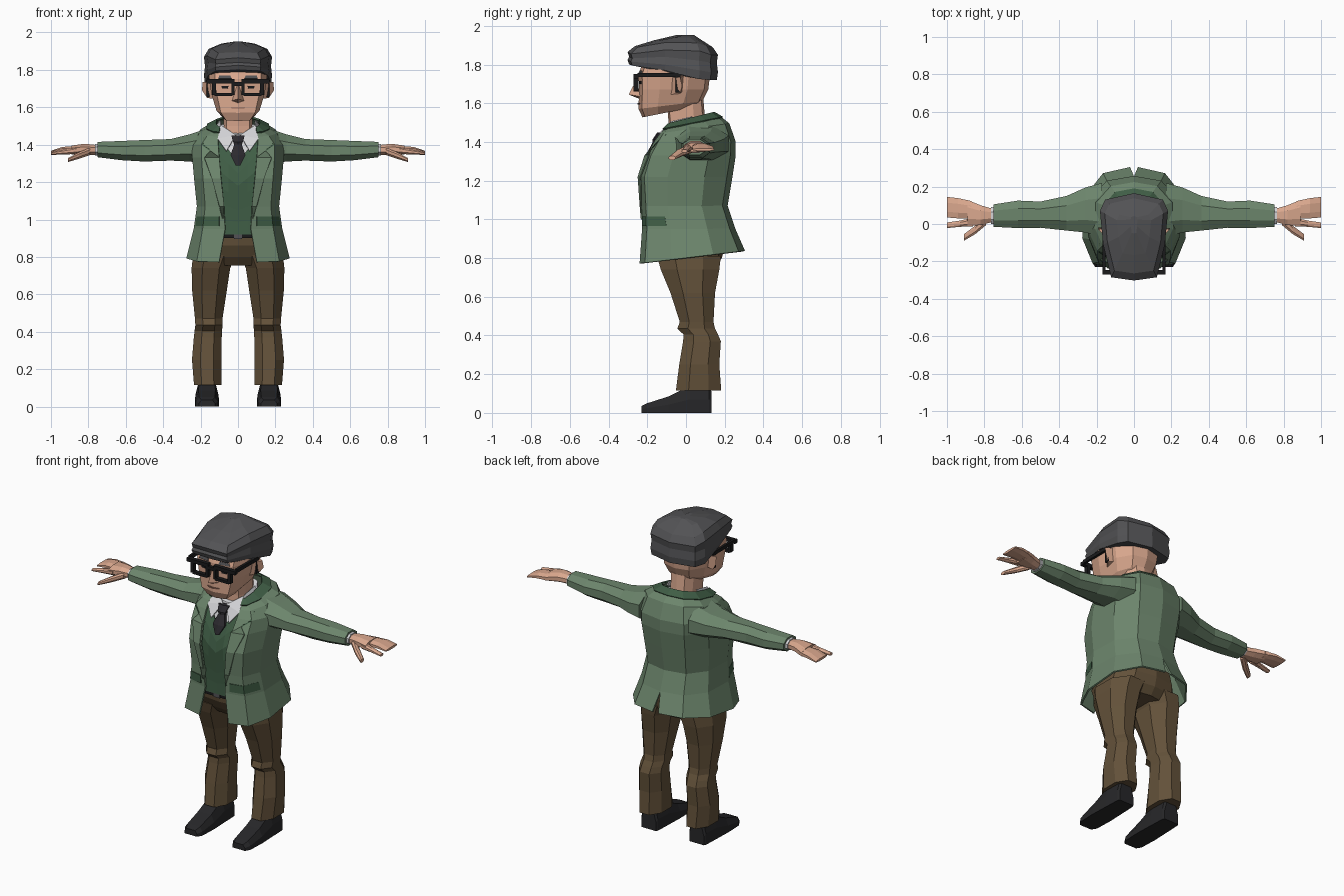
import bpy, bmesh
from mathutils import Vector
from mathutils.bvhtree import BVHTree


def mat(name, r, g, b):
    m = bpy.data.materials.new(name)
    m.diffuse_color = (r, g, b, 1)
    return m


GREEN = mat("sage green", .15, .235, .15)
DARK_GREEN = mat("dark green", .05, .11, .06)
BROWN = mat("brown cloth", .125, .083, .042)
SKIN = mat("skin", .70, .39, .27)
GREY = mat("cap grey", .085, .085, .09)
BLACK = mat("black", .01, .01, .011)
LEATHER = mat("shoe leather", .02, .02, .022)
WHITE = mat("shirt white", .66, .66, .68)
TIE = mat("tie charcoal", .025, .023, .028)
LIP = mat("lip brown", .30, .14, .10)


def build(name, m, verts, faces, thick=0):
    """Right-hand half of a part, mirrored across x; returns a lookup of its surface."""
    bm = bmesh.new()
    vs = [bm.verts.new(v) for v in verts]
    for f in faces:
        bm.faces.new([vs[i] for i in f])
    bmesh.ops.recalc_face_normals(bm, faces=bm.faces)
    tree = BVHTree.FromBMesh(bm)
    me = bpy.data.meshes.new(name)
    bm.to_mesh(me)
    bm.free()
    me.materials.append(m)
    ob = bpy.data.objects.new(name, me)
    bpy.context.collection.objects.link(ob)
    mir = ob.modifiers.new("mirror", 'MIRROR')
    mir.merge_threshold = .0005
    if thick:
        s = ob.modifiers.new("thickness", 'SOLIDIFY')
        s.thickness = thick
        s.offset = 0
    return tree


def loft(name, m, rings, closed=True, caps=True, thick=0):
    n = len(rings[0])
    faces = [(k * n + i, k * n + (i + 1) % n, (k + 1) * n + (i + 1) % n, (k + 1) * n + i)
             for k in range(len(rings) - 1) for i in range(n if closed else n - 1)]
    if caps:
        faces += [tuple(range(n)), tuple(range((len(rings) - 1) * n, len(rings) * n))]
    return build(name, m, [p for r in rings for p in r], faces, thick)


def half(z, tilt, w, yf, yb, xe=0, xb=0, nose=.05):
    """Half body section from front centre round to back centre."""
    pts = [(xe, 0), (max(w * .8, xe + .01), nose), (w, .3), (w * .97, .7), (w * .6, .94), (xb, 1)]
    return [(x, yf + t * (yb - yf), z + tilt * (yf + t * (yb - yf))) for x, t in pts]


def oct2(a0, a1, b0, b1, c=.28):
    da, db = (a1 - a0) * c, (b1 - b0) * c
    return [(a0 + da, b0), (a1 - da, b0), (a1, b0 + db), (a1, b1 - db),
            (a1 - da, b1), (a0 + da, b1), (a0, b1 - db), (a0, b0 + db)]


def limb_x(name, m, rows, c=.28):
    loft(name, m, [[(x, a, b) for a, b in oct2(y0, y1, z0, z1, c)] for x, y0, y1, z0, z1 in rows])


def box(name, m, x0, x1, y0, y1, z0, z1):
    loft(name, m, [[(x0, y0, z), (x1, y0, z), (x1, y1, z), (x0, y1, z)] for z in (z0, z1)])


def plate(name, m, tree, rows, off=.008):
    """Thin sheet laid on the front of a surface; rows are (z, x, x, ...)."""
    rings = []
    for z, *xs in rows:
        ring = []
        for x in xs:
            hit = tree.ray_cast(Vector((x, -1, z)), Vector((0, 1, 0)))[0]
            hit = hit or tree.find_nearest(Vector((x, -.2, z)))[0]
            ring.append((x, hit.y - off, z))
        rings.append(ring)
    loft(name, m, rings, closed=False, caps=False, thick=.006)


# Jacket body: z, tilt, half width, front y, back y, opening, vent
JACKET = [(.80, .12, .272, -.235, .30, .10, .02), (.95, 0, .232, -.222, .25, .068, 0),
          (1.07, 0, .215, -.225, .21, .075, 0), (1.22, 0, .23, -.235, .235, .09, 0),
          (1.33, 0, .24, -.20, .252, .10, 0), (1.40, 0, .24, -.16, .252, .105, 0),
          (1.46, .15, .205, -.13, .22, .105, 0), (1.50, .25, .13, -.09, .16, .10, 0)]
jacket = loft("jacket", GREEN, [half(*r) for r in JACKET], closed=False, caps=False, thick=.01)


def front_y(z):
    for a, b in zip(JACKET, JACKET[1:]):
        if z <= b[0]:
            return a[3] + (b[3] - a[3]) * (z - a[0]) / (b[0] - a[0])
    return JACKET[-1][3]


# Jacket collar, lapels and pocket flaps
loft("jacket_collar", DARK_GREEN,
     [half(1.488, .2, .168, -.118, .188, .10), half(1.515, .25, .115, -.09, .145, .095)],
     closed=False, caps=False, thick=.01)
plate("collar_front", DARK_GREEN, jacket,
      [(1.37, .10, .15), (1.40, .10, .19), (1.44, .10, .18), (1.475, .10, .15)], .01)
plate("lapel", GREEN, jacket,
      [(1.0, .07, .08), (1.07, .075, .10), (1.22, .09, .14), (1.33, .10, .18), (1.365, .10, .15)], .012)
plate("pocket_flap", DARK_GREEN, jacket,
      [(.965, .10, .185, .226), (1.015, .10, .18, .218)], .008)

# Sleeves, cuffs and hands
limb_x("sleeve", GREEN, [(.17, -.07, .22, 1.30, 1.485), (.26, -.045, .195, 1.31, 1.455),
                         (.36, -.035, .15, 1.315, 1.43), (.50, -.02, .12, 1.31, 1.425),
                         (.62, -.022, .125, 1.317, 1.42), (.75, -.015, .105, 1.333, 1.415)])
limb_x("shirt_cuff", WHITE, [(.74, 0, .09, 1.342, 1.405), (.765, 0, .09, 1.342, 1.405)])
limb_x("palm", SKIN, [(.75, .012, .08, 1.345, 1.398), (.82, -.005, .10, 1.347, 1.405),
                      (.89, -.012, .128, 1.348, 1.395)])
limb_x("fingers", SKIN, [(.87, .03, .123, 1.35, 1.393), (.94, .03, .138, 1.355, 1.388),
                         (1.0, .035, .145, 1.353, 1.367)])
limb_x("index_finger", SKIN, [(.86, -.012, .035, 1.35, 1.39), (.93, -.015, .018, 1.348, 1.375),
                              (1.0, -.022, .008, 1.345, 1.36)])
limb_x("thumb", SKIN, [(.79, -.005, .05, 1.345, 1.385), (.85, -.055, -.01, 1.325, 1.36),
                       (.91, -.09, -.055, 1.307, 1.328)])

# Waistcoat panel with a V neck
TOPS = [(0, 1.31), (.05, 1.37), (.10, 1.43), (.13, 1.43)]
cols = []
for x, top in TOPS:
    zs = [.92 + (top - .92) * k / 6 for k in range(7)]
    cols.append([(x, front_y(z) + .016, z) for z in zs])
loft("waistcoat", DARK_GREEN, cols, closed=False, caps=False, thick=.008)

# Shirt, shirt collar and tie
loft("shirt", WHITE, [half(1.22, 0, .12, -.20, .1), half(1.33, 0, .12, -.165, .12),
                      half(1.42, .1, .115, -.128, .13), half(1.488, .3, .095, -.11, .125)])
build("shirt_collar", WHITE,
      [(.012, -.128, 1.45), (.062, -.178, 1.365), (.108, -.14, 1.43), (.09, -.075, 1.505),
       (.112, .03, 1.50), (.095, .03, 1.53)],
      [(0, 1, 2), (0, 2, 3), (3, 2, 4, 5)], .008)
loft("tie", TIE, [[(0, y, z), (w, y + .008, z), (w, y + .03, z), (0, y + .03, z)]
                  for z, w, y in [(1.29, .012, -.218), (1.345, .04, -.20), (1.40, .02, -.172),
                                  (1.415, .026, -.172), (1.45, .036, -.148)]])

# Trousers, belt and shoes
loft("trouser_hips", BROWN, [half(.755, 0, .16, -.11, .15), half(.80, 0, .235, -.15, .185),
                             half(.86, 0, .22, -.185, .2), half(.93, 0, .19, -.197, .2)])
box("belt", BLACK, 0, .11, -.207, -.19, .90, .925)
box("buckle", GREY, 0, .022, -.212, -.20, .897, .928)
LEG = [(.115, .088, .235, -.052, .182), (.25, .088, .246, -.035, .172), (.37, .087, .236, -.015, .18),
       (.405, .085, .232, -.012, .165), (.435, .083, .228, -.045, .15), (.47, .083, .23, -.032, .142),
       (.62, .06, .245, -.08, .15), (.74, .042, .248, -.13, .172), (.81, .01, .24, -.15, .18)]
loft("trouser_leg", BROWN, [[(x, y, z) for x, y in oct2(a, b, c, d)] for z, a, b, c, d in LEG])
loft("shoe", LEATHER, [[(.166 - w, y, 0), (.166 + w, y, 0), (.166 + w, y, h * .5),
                        (.166 + w * .7, y, h), (.166 - w * .7, y, h), (.166 - w, y, h * .5)]
                       for y, w, h in [(-.23, .042, .035), (-.20, .06, .05), (-.09, .064, .085),
                                       (.02, .06, .14), (.12, .056, .14), (.132, .05, .11)]])

# Neck and head
loft("neck", SKIN, [half(1.42, 0, .08, -.09, .11), half(1.50, 0, .076, -.09, .10),
                    half(1.62, 0, .08, -.10, .09)])
head = loft("head", SKIN, [half(1.572, .2, .08, -.225, .05), half(1.60, .12, .115, -.245, .085),
                           half(1.67, 0, .142, -.243, .115), half(1.75, 0, .155, -.245, .125),
                           half(1.82, 0, .155, -.22, .125)])
build("nose", SKIN, [(0, -.252, 1.73), (0, -.296, 1.645), (.032, -.238, 1.635), (0, -.24, 1.622)],
      [(0, 1, 2), (1, 3, 2)])
build("ear", SKIN, [(.13, -.09, 1.73), (.13, -.08, 1.645), (.135, -.02, 1.66), (.14, -.01, 1.74),
                    (.19, -.03, 1.735), (.192, -.02, 1.69), (.165, -.03, 1.65)],
      [(0, 1, 6, 5, 4), (3, 2, 6, 5, 4), (0, 4, 3), (1, 2, 6), (0, 1, 2, 3)])
plate("mouth", LIP, head, [(1.593, 0, .03), (1.60, 0, .042)], .003)
plate("eye", BLACK, head, [(1.70, .055, .085), (1.714, .052, .088)], .003)
plate("eyebrow", GREY, head, [(1.752, .035, .105), (1.768, .04, .10)], .004)

# Glasses: two square rims, bridge, arms and ear hooks
box("rim_top", BLACK, .018, .168, -.27, -.245, 1.728, 1.75)
box("rim_bottom", BLACK, .03, .125, -.27, -.245, 1.66, 1.676)
box("rim_inner", BLACK, .018, .035, -.27, -.245, 1.666, 1.74)
box("rim_outer", BLACK, .118, .138, -.27, -.245, 1.666, 1.74)
box("bridge", BLACK, 0, .03, -.27, -.25, 1.715, 1.735)
box("temple_arm", BLACK, .153, .168, -.25, -.04, 1.735, 1.757)
box("temple_hook", BLACK, .153, .168, -.055, -.028, 1.655, 1.75)

# Flat cap: half outline, then levels of inset and height
OUT = [(0, -.302), (.122, -.285), (.165, -.11), (.182, .07), (.155, .13), (0, .165)]
LEVELS = [(.97, (1.80, 1.795, 1.77, 1.725, 1.72, 1.72)), (1, (1.825, 1.815, 1.80, 1.77, 1.76, 1.76)),
          (.97, (1.84, 1.832, 1.84, 1.82, 1.81, 1.81)), (1, (1.865, 1.855, 1.875, 1.87, 1.85, 1.85)),
          (.86, (1.895, 1.89, 1.915, 1.912, 1.895, 1.89)), (.5, (1.925, 1.92, 1.938, 1.94, 1.935, 1.935))]
rings = [[(x * s, -.03 + (y + .03) * s, z) for (x, y), z in zip(OUT, zs)] for s, zs in LEVELS]
rings.append([(x * .1, .01 + y * .2, 1.952) for x, y in OUT])
loft("flat_cap", GREY, rings)
